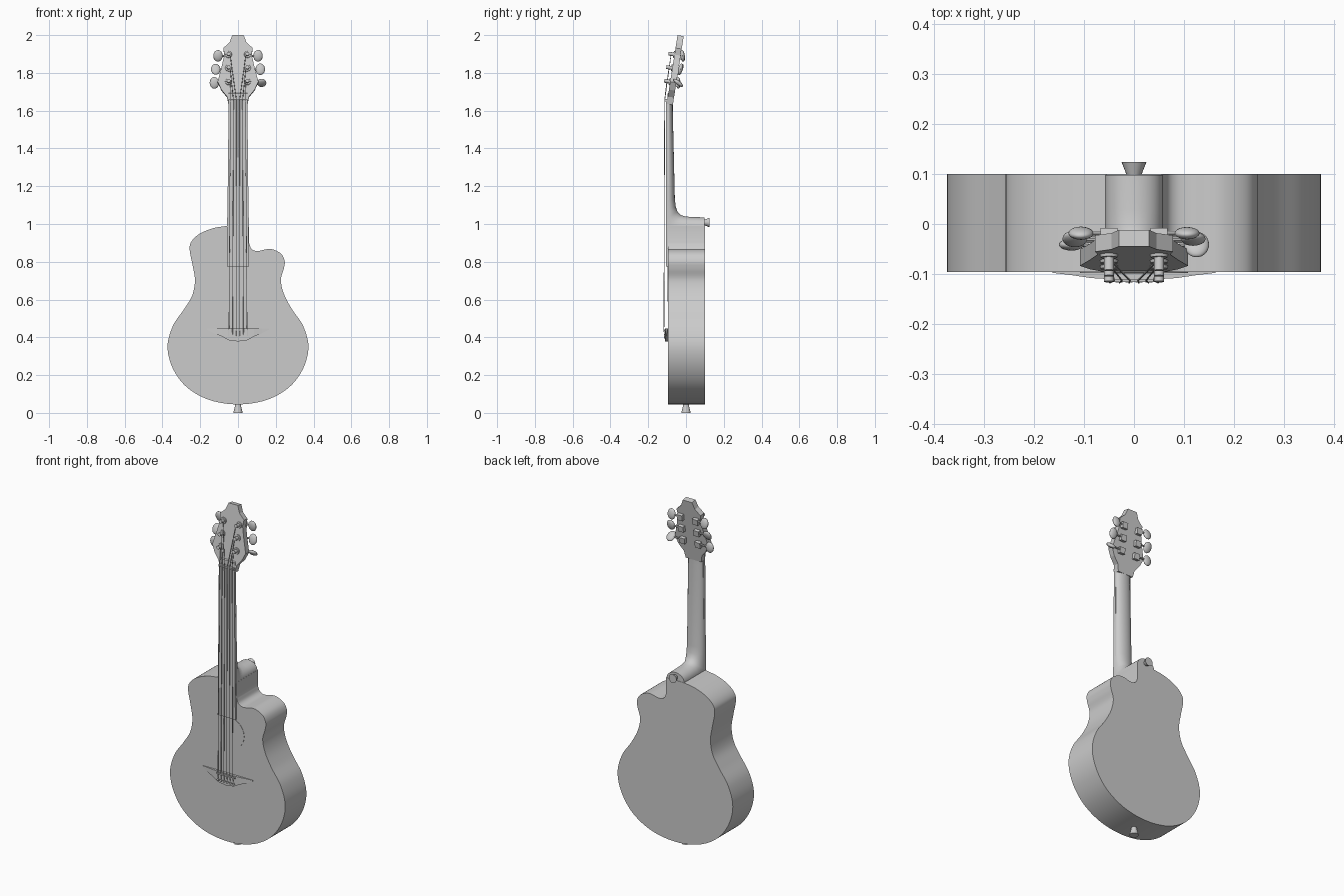
import bpy, bmesh, math
from mathutils import Vector, Matrix

if "Cube" in bpy.data.objects:
    bpy.data.objects.remove(bpy.data.objects["Cube"])

TILT = Matrix.Translation((0, -0.10, 1.65)) @ Matrix.Rotation(-math.radians(9), 4, 'X')


def finish(bm, name, matrix=None, smooth=True):
    bmesh.ops.recalc_face_normals(bm, faces=bm.faces)
    if matrix:
        bm.transform(matrix)
    me = bpy.data.meshes.new(name)
    bm.to_mesh(me)
    bm.free()
    ob = bpy.data.objects.new(name, me)
    bpy.context.collection.objects.link(ob)
    if smooth:
        bpy.ops.object.select_all(action='DESELECT')
        ob.select_set(True)
        bpy.context.view_layer.objects.active = ob
        bpy.ops.object.shade_smooth_by_angle(angle=math.radians(35))
    return ob


def loft(name, rings, matrix=None, smooth=True):
    """Skin closed rings of equal length and cap both ends."""
    bm = bmesh.new()
    vs = [[bm.verts.new(p) for p in r] for r in rings]
    n = len(vs[0])
    for a, b in zip(vs, vs[1:]):
        for i in range(n):
            j = (i + 1) % n
            bm.faces.new((a[i], a[j], b[j], b[i]))
    bm.faces.new(vs[0])
    bm.faces.new(vs[-1])
    return finish(bm, name, matrix, smooth)


def plate(name, outline, y0, y1, matrix=None, smooth=True):
    return loft(name, [[(x, y, z) for x, z in outline] for y in (y0, y1)], matrix, smooth)


def rod(name, p, q, r1, r2=None, sides=16, matrix=None):
    p, q = Vector(p), Vector(q)
    d = q - p
    bm = bmesh.new()
    bmesh.ops.create_cone(bm, cap_ends=True, segments=sides, radius1=r1,
                          radius2=r1 if r2 is None else r2, depth=d.length)
    place = Matrix.Translation((p + q) / 2) @ d.to_track_quat('Z', 'Y').to_matrix().to_4x4()
    return finish(bm, name, matrix @ place if matrix else place)


def box(name, c, s, matrix=None):
    bm = bmesh.new()
    bmesh.ops.create_cube(bm, size=1)
    place = Matrix.Translation(c) @ Matrix.Diagonal((*s, 1))
    return finish(bm, name, matrix @ place if matrix else place, False)


def spline(pts, steps=6):
    """Catmull-Rom through an open list of points."""
    P = [Vector(p) for p in pts]
    P = [2 * P[0] - P[1]] + P + [2 * P[-1] - P[-2]]
    out = []
    for a, b, c, d in zip(P, P[1:], P[2:], P[3:]):
        for k in range(steps):
            t = k / steps
            out.append(0.5 * (2 * b + (c - a) * t + (2 * a - 5 * b + 4 * c - d) * t * t
                              + (3 * b - a - 3 * c + d) * t ** 3))
    return out + [P[-2]]


# body with a cutaway on the +x side
body = spline([(-.058, .99), (-.13, .978), (-.20, .95), (-.245, .91), (-.256, .865), (-.240, .78),
               (-.228, .70), (-.243, .62), (-.285, .55), (-.345, .46), (-.373, .35), (-.345, .235),
               (-.27, .135), (-.15, .068), (0, .045), (.15, .068), (.27, .135), (.345, .235),
               (.373, .35), (.345, .46), (.285, .55), (.243, .63), (.227, .705), (.243, .765),
               (.247, .805), (.225, .845), (.17, .868), (.105, .857), (.072, .868), (.058, .90)])
plate("body", [tuple(p) for p in body] + [(.058, .99)], -.096, .10)

# soundhole disc
plate("soundhole", [(.108 * math.cos(a), .686 + .096 * math.sin(a))
                    for a in (i * math.tau / 48 for i in range(48))], -.098, -.09)

# neck sweeping round into the heel: (base y, base z, back y, back z, half width)
path = [(-.098, 1.69, -.066, 1.72, .050), (-.10, 1.64, -.070, 1.66, .050),
        (-.10, 1.60, -.070, 1.60, .050), (-.10, 1.13, -.059, 1.13, .055),
        (-.10, 1.08, -.054, 1.09, .056), (-.10, 1.03, -.045, 1.066, .057),
        (-.10, .985, -.028, 1.048, .058), (-.05, .98, -.005, 1.040, .058),
        (.03, .98, .03, 1.037, .058), (.098, .98, .098, 1.035, .058)]
rings = []
for by, bz, ay, az, w in path:
    ring = []
    for i in range(17):
        a = math.pi * i / 16
        s = math.sin(a) ** 0.85
        ring.append((w * math.cos(a), by + (ay - by) * s, bz + (az - bz) * s))
    rings.append(ring)
loft("neck", rings)

# fretboard and nut
plate("fretboard", [(-.057, .775), (.057, .775), (.050, 1.65), (-.050, 1.65)], -.106, -.09, smooth=False)
box("nut", (0, -.103, 1.655), (.098, .018, .012))

# headstock
half = [(.05, -.015), (.058, .025), (.088, .062), (.108, .105), (.088, .18),
        (.072, .25), (.078, .285), (.045, .315), (.03, .354)]
plate("headstock", half + [(-x, z) for x, z in reversed(half)], 0, .033, TILT, False)

# tuners: post, washer, gear housing, shaft and button
rows = [(.105, .125), (.178, .118), (.250, .106)]
for side, label in ((-1, "left"), (1, "right")):
    for k, (z, bx) in enumerate(rows):
        tag = f"{label}_{k + 1}"
        x = side * .05
        rod("tuner_washer_" + tag, (x, .005, z), (x, -.006, z), .019, .017, 16, TILT)
        rod("tuner_post_" + tag, (x, .005, z), (x, -.032, z), .010, .010, 12, TILT)
        box("tuner_housing_" + tag, (x, .041, z - .004), (.034, .022, .034), TILT)
        rod("tuner_shaft_" + tag, (x, .043, z), (side * bx, .043, z), .005, .005, 8, TILT)
        bm = bmesh.new()
        bmesh.ops.create_uvsphere(bm, u_segments=20, v_segments=12, radius=1)
        turn = math.radians((10, -15, 20)[k] if side < 0 else (60, -5, 15)[k])
        finish(bm, "tuner_button_" + tag, TILT @ Matrix.Translation((side * bx, .043, z))
               @ Matrix.Rotation(turn, 4, 'X') @ Matrix.Diagonal((.025, .012, .031, 1)))

# bridge: thin wings, thick middle: (x, lower z, front y)
wing = [(0, .378, -.110), (.05, .385, -.110), (.085, .405, -.108), (.125, .420, -.102), (.163, .440, -.0975)]
sections = [(-x, z, y) for x, z, y in reversed(wing[1:])] + wing
loft("bridge", [[(x, -.09, z), (x, y, z), (x, y, .447), (x, -.09, .447)] for x, z, y in sections], smooth=False)
box("saddle", (0, -.110, .437), (.12, .012, .007))

# strings and bridge pins
for i in range(6):
    t = i / 2.5 - 1
    rod(f"bridge_pin_{i + 1}", (t * .05, -.106, .40), (t * .05, -.117, .40), .006, .007, 10)
    nut = Vector((t * .040, -.113, 1.655))
    sad = Vector((t * .048, -.117, .437))
    side = -1 if i < 3 else 1
    z = rows[i if i < 3 else 5 - i][0]
    post = TILT @ Vector((side * .042, -.018, z))
    for n, (p, q) in enumerate(((Vector((t * .05, -.112, .40)), sad), (sad, nut), (nut, post))):
        rod(f"string_{i + 1}_{n + 1}", p, q, .0018, sides=6)

# strap buttons
rod("strap_button_bottom", (0, 0, 0), (0, 0, .05), .025, .013, 20)
rod("strap_button_heel", (0, .124, 1.008), (0, .096, 1.008), .025, .014, 20)
